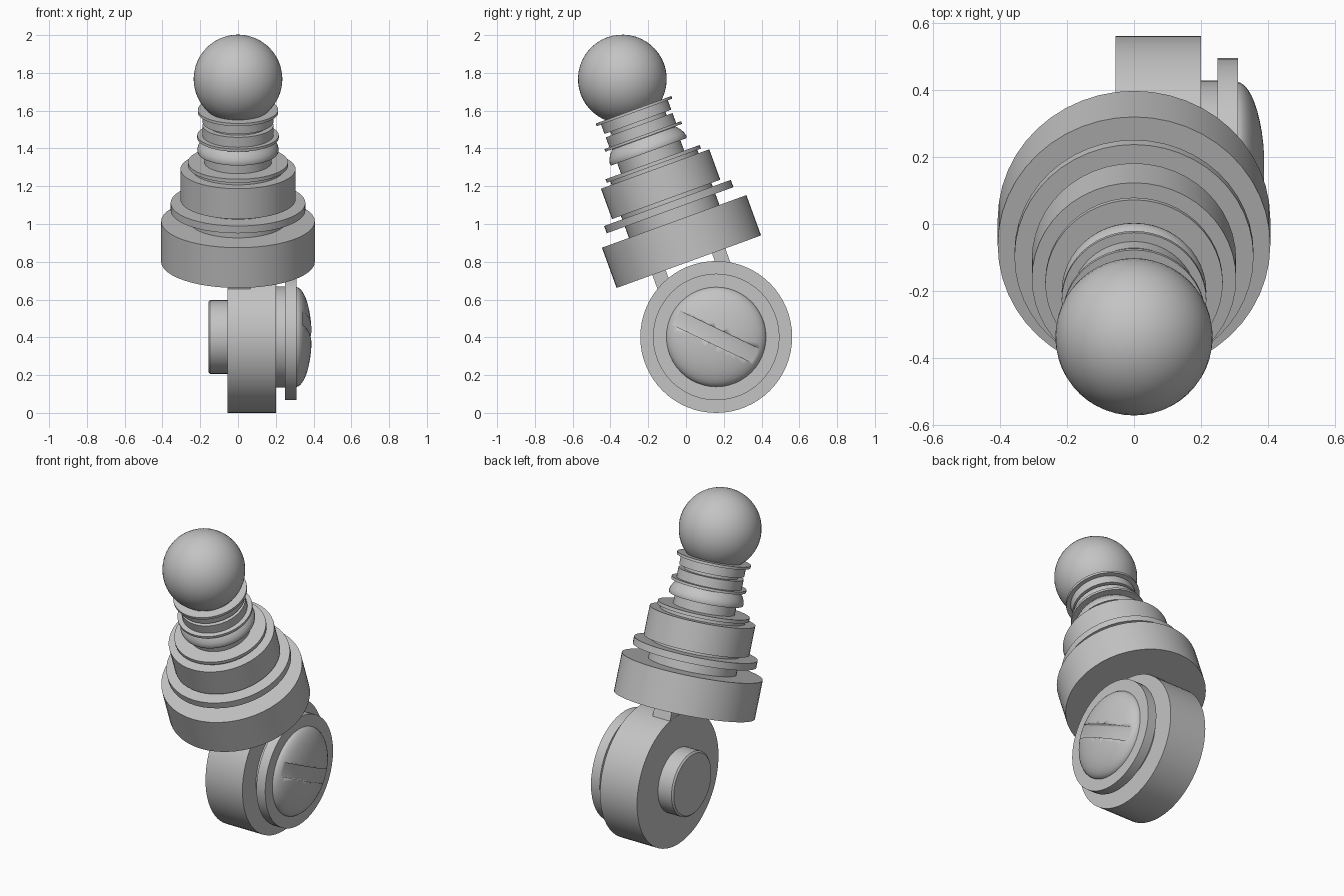
import bpy, math
from mathutils import Matrix, Vector

cube = bpy.data.objects.get("Cube")
if cube:
    bpy.data.objects.remove(cube, do_unlink=True)

grey = bpy.data.materials.new("plain grey")
grey.use_nodes = True
colour = (0.55, 0.55, 0.55, 1)
grey.diffuse_color = colour
grey.node_tree.nodes["Principled BSDF"].inputs["Base Color"].default_value = colour

# Wheel centre is the pivot; the lever leans forward from it
pivot = Matrix.Translation((0, 0.16, 0.402))
lever = pivot @ Matrix.Rotation(math.radians(20), 4, 'X')
axle = pivot @ Matrix.Rotation(math.radians(90), 4, 'Y')


def finish(obj, name, matrix):
    obj.name = name
    obj.matrix_world = matrix
    obj.data.materials.clear()
    obj.data.materials.append(grey)
    bpy.context.view_layer.objects.active = obj
    obj.select_set(True)
    bpy.ops.object.shade_smooth_by_angle(angle=math.radians(30))
    obj.select_set(False)
    return obj


def lathe(name, profile, matrix, sides=48):
    """Revolve (radius, height) points about local z, with closed ends."""
    verts, faces = [], []
    for r, h in profile:
        for i in range(sides):
            a = math.tau * i / sides
            verts.append((r * math.cos(a), r * math.sin(a), h))
    for k in range(len(profile) - 1):
        for i in range(sides):
            j = (i + 1) % sides
            lo, hi = k * sides, (k + 1) * sides
            faces.append((lo + i, lo + j, hi + j, hi + i))
    faces.append(tuple(reversed(range(sides))))
    faces.append(tuple(range(len(verts) - sides, len(verts))))
    mesh = bpy.data.meshes.new(name)
    mesh.from_pydata(verts, [], faces)
    obj = bpy.data.objects.new(name, mesh)
    bpy.context.collection.objects.link(obj)
    return finish(obj, name, matrix)


def disc(name, r, low, high, matrix, sides=48):
    return lathe(name, [(r, low), (r, high)], matrix, sides)


def box(name, size, centre, matrix):
    bpy.ops.mesh.primitive_cube_add(size=1)
    obj = bpy.context.object
    obj.data.transform(Matrix.Translation(centre) @ Matrix.Diagonal((*size, 1)))
    return finish(obj, name, matrix)


# Stepped lever column
for name, r, low, high in [
    ("base_disc", 0.407, 0.424, 0.651),
    ("base_neck", 0.255, 0.65, 0.78),
    ("lower_ring", 0.357, 0.714, 0.755),
    ("middle_drum", 0.305, 0.775, 0.946),
    ("drum_neck", 0.245, 0.94, 0.97),
    ("drum_ring", 0.265, 0.965, 0.985),
    ("upper_neck", 0.178, 0.98, 1.13),
    ("thin_ring", 0.216, 1.122, 1.137),
    ("lower_collar", 0.188, 1.13, 1.193),
    ("collar_groove", 0.155, 1.19, 1.22),
    ("upper_collar", 0.188, 1.212, 1.268),
    ("top_flange", 0.213, 1.265, 1.28),
]:
    disc(name, r, low, high, lever)
lathe("rounded_flange", [(0.213, 1.043), (0.216, 1.055), (0.211, 1.075),
                         (0.2, 1.095), (0.18, 1.12)], lever)

# Ball knob
bpy.ops.mesh.primitive_uv_sphere_add(segments=48, ring_count=24, radius=0.235)
finish(bpy.context.object, "ball_knob", lever @ Matrix.Translation((0, 0, 1.453)))

# Lugs joining the column to the wheel
for side, word in ((-1, "front"), (1, "back")):
    box(word + "_lug", (0.12, 0.075, 0.12), (0.006, side * 0.168, 0.385), lever)

# Wheel, hub and washers along the axle
disc("wheel", 0.402, -0.055, 0.2, axle, 64)
lathe("left_hub", [(0.185, -0.157), (0.195, -0.148), (0.195, -0.05)], axle)
disc("right_collar", 0.268, 0.195, 0.255, axle)
disc("right_washer", 0.335, 0.25, 0.31, axle)

# Domed screw head with a cut slot
dome = [(0.265 * math.cos(a), 0.305 + 0.085 * math.sin(a))
        for a in (math.radians(d) for d in range(0, 90, 8))]
screw = lathe("screw_head", dome, axle)
tilt = pivot @ Matrix.Rotation(math.radians(-25.5), 4, 'X')
cutter = box("slot_cutter", (0.1, 0.7, 0.082), (0.395, 0, 0), tilt)
cutter.hide_render = True
cutter.hide_viewport = True
cutter.display_type = 'WIRE'
cut = screw.modifiers.new("slot", 'BOOLEAN')
cut.operation = 'DIFFERENCE'
cut.solver = 'EXACT'
cut.object = cutter
